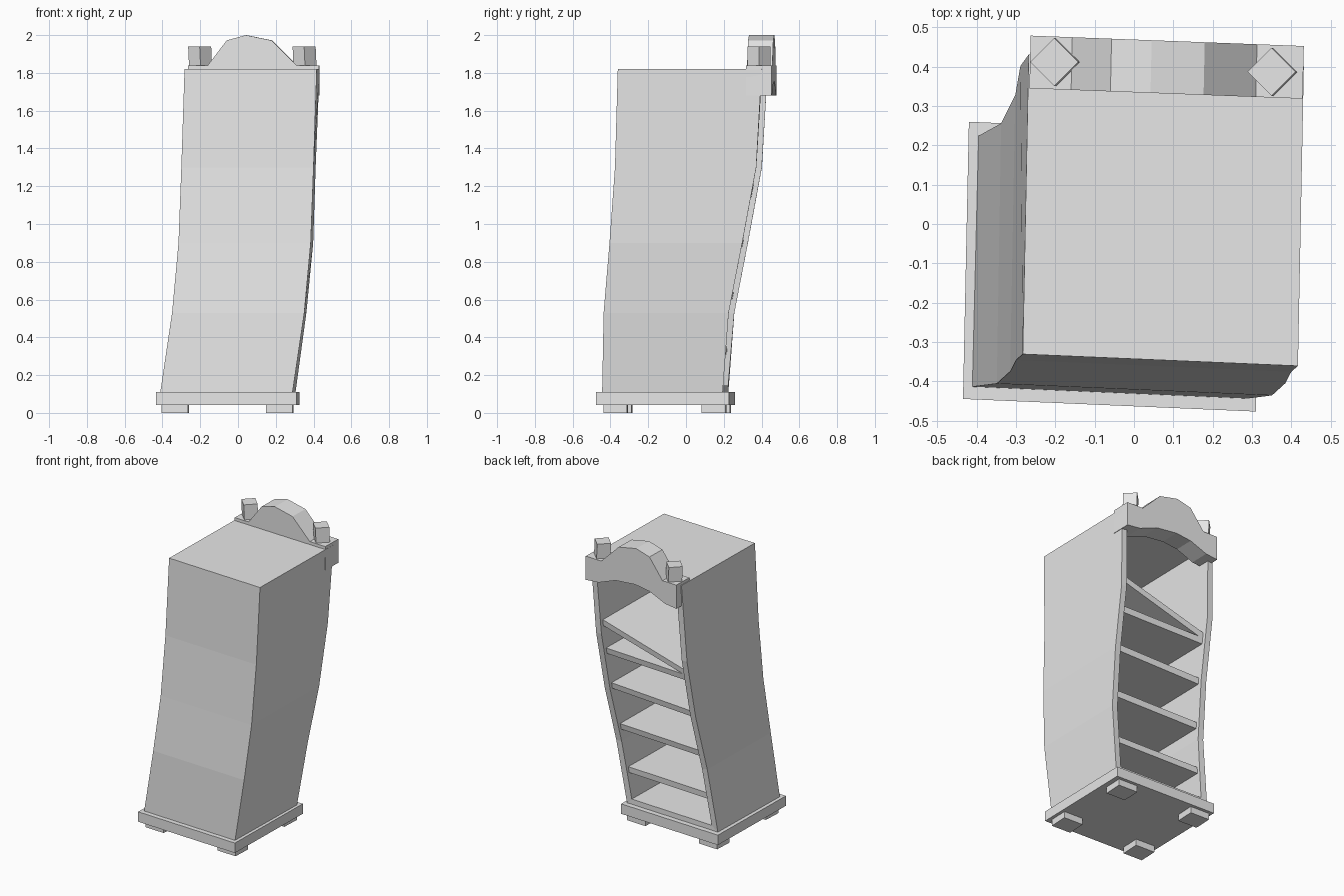
import bpy, bmesh
from math import cos, sin, pi
from mathutils import Vector

cube = bpy.data.objects.get("Cube")
if cube:
    bpy.data.objects.remove(cube)

# One plain grey for everything
grey = bpy.data.materials.new("plain_grey")
grey.use_nodes = True
grey.diffuse_color = (0.8, 0.8, 0.8, 1)
grey.node_tree.nodes["Principled BSDF"].inputs["Base Color"].default_value = (0.8, 0.8, 0.8, 1)

# Crooked outline: height, front corner and back corner of the -x side
LEVELS = [
    (0.105, (-0.412, -0.414), (-0.396, 0.224)),
    (0.53, (-0.349, -0.406), (-0.338, 0.256)),
    (0.90, (-0.315, -0.375), (-0.302, 0.328)),
    (1.30, (-0.300, -0.346), (-0.289, 0.402)),
    (1.82, (-0.283, -0.331), (-0.268, 0.431)),
]
ACROSS = Vector((0.70, -0.03))


def place(u, v, z):
    """Point in the leaning cabinet: u across, v front to back."""
    for (z0, f0, b0), (z1, f1, b1) in zip(LEVELS, LEVELS[1:]):
        if z <= z1:
            break
    t = (z - z0) / (z1 - z0)
    front = Vector(f0).lerp(Vector(f1), t)
    back = Vector(b0).lerp(Vector(b1), t)
    return (front.lerp(back, v) + ACROSS * u).to_3d() + Vector((0, 0, z))


def make(name, bm):
    bmesh.ops.recalc_face_normals(bm, faces=bm.faces)
    mesh = bpy.data.meshes.new(name)
    bm.to_mesh(mesh)
    bm.free()
    mesh.materials.append(grey)
    obj = bpy.data.objects.new(name, mesh)
    bpy.context.collection.objects.link(obj)
    return obj


def prism(name, lower, upper):
    """Closed solid between two matching outlines."""
    bm = bmesh.new()
    a = [bm.verts.new(p) for p in lower]
    b = [bm.verts.new(p) for p in upper]
    bm.faces.new(a)
    bm.faces.new(b)
    n = len(a)
    for i in range(n):
        j = (i + 1) % n
        bm.faces.new((a[i], a[j], b[j], b[i]))
    return make(name, bm)


def slab(name, outline, z0, z1):
    return prism(name, [(x, y, z0) for x, y in outline], [(x, y, z1) for x, y in outline])


# Cabinet: shell left open at the back, thickened inwards
bm = bmesh.new()
rings = [[bm.verts.new(place(u, v, level[0])) for u, v in ((0, 1), (0, 0), (1, 0), (1, 1))]
         for level in LEVELS]
for low, high in zip(rings, rings[1:]):
    for i in range(3):
        bm.faces.new((low[i], low[i + 1], high[i + 1], high[i]))
bm.faces.new(rings[0][::-1])
bm.faces.new(rings[-1])
cabinet = make("cabinet", bm)
shell = cabinet.modifiers.new("wall_thickness", 'SOLIDIFY')
shell.thickness = 0.04
shell.offset = -1
shell.use_even_offset = True

# Shelves: top height at the -x end and at the +x end; the last one has fallen
SHELVES = [(0.35, 0.355), (0.64, 0.65), (0.92, 0.94), (1.18, 1.19), (1.21, 1.39)]
for n, (z_low, z_high) in enumerate(SHELVES):
    ends = [(0.045, 0.04, z_low), (0.955, 0.04, z_high),
            (0.955, 0.965, z_high), (0.045, 0.965, z_low)]
    prism(f"shelf_{n + 1}", [place(u, v, z - 0.04) for u, v, z in ends],
          [place(u, v, z) for u, v, z in ends])

# Base plinth and feet
slab("base", [(-0.435, -0.445), (0.31, -0.477), (0.325, 0.228), (-0.42, 0.26)], 0.043, 0.11)
for side, x in (("right", -0.405), ("left", 0.148)):
    for end, y in (("front", -0.42), ("back", 0.1)):
        y -= 0.043 * (x + 0.13)
        slab(f"{end}_{side}_foot",
             [(x, y), (x + 0.14, y - 0.006), (x + 0.146, y + 0.12), (x + 0.006, y + 0.126)],
             0, 0.045)

# Arched header board
top = [(-0.266, 1.84), (-0.16, 1.84), (-0.06, 1.972), (0.042, 2.0),
       (0.177, 1.972), (0.31, 1.84), (0.429, 1.84)]
bottom = [(0.429, 1.68), (0.33, 1.69), (0.2, 1.74), (0.05, 1.755), (-0.06, 1.74), (-0.18, 1.69), (-0.266, 1.68)]
prism("header_board",
      [(x, 0.335 - 0.038 * x, z) for x, z in top + bottom],
      [(x + 0.003, 0.469 - 0.038 * x, z) for x, z in top + bottom])

# Diamond posts on the header
for side, x, y in (("right", -0.2, 0.412), ("left", 0.353, 0.387)):
    lower, upper = ([(x + 0.061 * cos(i * pi / 2) + dx, y + 0.061 * sin(i * pi / 2), z)
                     for i in range(4)] for z, dx in ((1.83, 0.002), (1.94, -0.003)))
    prism(f"{side}_post", lower, upper)
